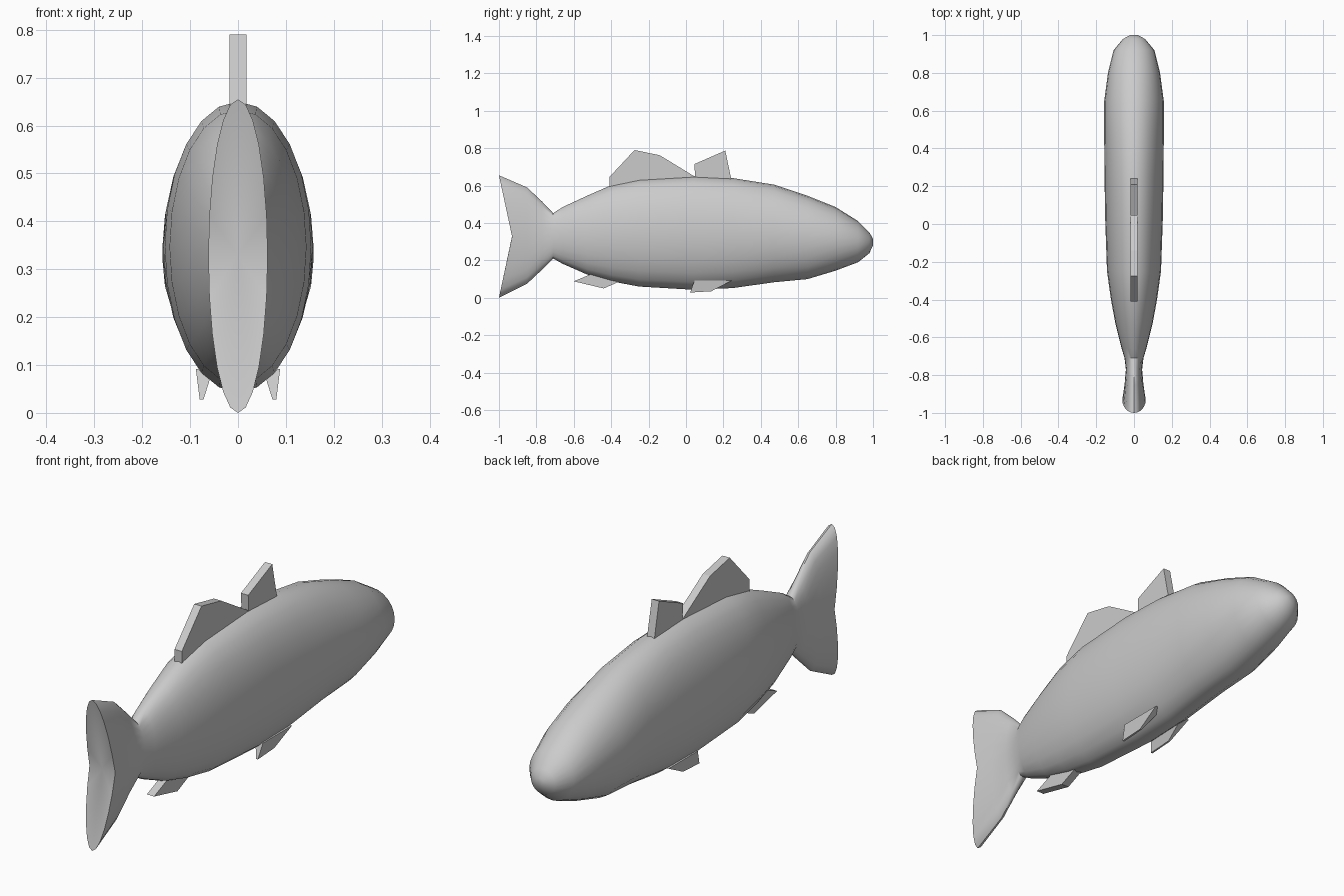
import bpy, bmesh, math

if "Cube" in bpy.data.objects:
    bpy.data.objects.remove(bpy.data.objects["Cube"])

grey = bpy.data.materials.new("plain grey")
grey.diffuse_color = (0.6, 0.6, 0.6, 1)
grey.use_nodes = True
grey.node_tree.nodes["Principled BSDF"].inputs["Base Color"].default_value = grey.diffuse_color


def make(name, bm, smooth=None):
    bmesh.ops.recalc_face_normals(bm, faces=bm.faces[:])
    me = bpy.data.meshes.new(name)
    bm.to_mesh(me)
    bm.free()
    me.materials.append(grey)
    ob = bpy.data.objects.new(name, me)
    bpy.context.collection.objects.link(ob)
    if smooth:
        bpy.ops.object.select_all(action='DESELECT')
        ob.select_set(True)
        bpy.context.view_layer.objects.active = ob
        bpy.ops.object.shade_smooth_by_angle(angle=math.radians(smooth))
    return ob


# Body and tail: elliptical rings of (y, bottom, top, half width, tip sweep)
RINGS = [
    (-0.93, 0.0, 0.655, 0.062, 0.07), (-0.85, 0.075, 0.59, 0.05, 0),
    (-0.77, 0.15, 0.515, 0.043, 0), (-0.71, 0.21, 0.452, 0.05, 0),
    (-0.66, 0.182, 0.485, 0.065, 0), (-0.53, 0.125, 0.545, 0.098, 0),
    (-0.40, 0.088, 0.602, 0.122, 0), (-0.25, 0.06, 0.633, 0.143, 0),
    (0.04, 0.043, 0.65, 0.153, 0), (0.25, 0.052, 0.64, 0.156, 0),
    (0.47, 0.083, 0.605, 0.158, 0), (0.65, 0.1, 0.545, 0.158, 0),
    (0.80, 0.145, 0.485, 0.138, 0), (0.92, 0.19, 0.41, 0.108, 0),
    (0.98, 0.238, 0.35, 0.058, 0), (1.0, 0.28, 0.315, 0.02, 0),
]
N = 24
bm = bmesh.new()
loops = []
for y, lo, hi, w, sweep in RINGS:
    mid, half = (lo + hi) / 2, (hi - lo) / 2
    ring = []
    for i in range(N):
        a = math.tau * i / N
        ring.append(bm.verts.new((w * math.cos(a), y - sweep * abs(math.sin(a)),
                                  mid + half * math.sin(a))))
    loops.append(ring)
for r, s in zip(loops, loops[1:]):
    for i in range(N):
        j = (i + 1) % N
        bm.faces.new((r[i], r[j], s[j], s[i]))
bm.faces.new(loops[-1])
# Notched end of the tail
hub = bm.verts.new((0, -0.93, 0.33))
for i in range(N):
    bm.faces.new((loops[0][i], loops[0][(i + 1) % N], hub))
make("body_and_tail", bm, 40)


# Upright fins: side outlines (y, z) given thickness across x
def slab(name, outline, half=0.0175):
    bm = bmesh.new()
    sides = [[bm.verts.new((x, y, z)) for y, z in outline] for x in (-half, half)]
    for s in sides:
        bm.faces.new(s)
    n = len(outline)
    for i in range(n):
        j = (i + 1) % n
        bm.faces.new((sides[0][i], sides[0][j], sides[1][j], sides[1][i]))
    make(name, bm)


slab("rear_back_fin", [(-0.41, 0.58), (-0.41, 0.645), (-0.275, 0.79),
                       (-0.14, 0.762), (0.05, 0.646), (0.0, 0.60)])
slab("front_back_fin", [(0.05, 0.62), (0.045, 0.715), (0.21, 0.787), (0.245, 0.62)])
slab("belly_fin", [(-0.6, 0.088), (-0.44, 0.05), (-0.36, 0.085), (-0.4, 0.13), (-0.5, 0.13)])

# Paired side fins: wedges tapering downward and backward
for side, label in ((-1, "left"), (1, "right")):
    bm = bmesh.new()
    root = [(0.052, 0.045), (0.088, 0.045), (0.088, 0.245), (0.052, 0.245)]
    tip = [(0.072, 0.022), (0.08, 0.022), (0.08, 0.135), (0.072, 0.135)]
    top = [bm.verts.new((side * x, y, 0.092)) for x, y in root]
    low = [bm.verts.new((side * x, y, 0.028 + 0.06 * (y - 0.022))) for x, y in tip]
    bm.faces.new(top)
    bm.faces.new(low)
    for i in range(4):
        j = (i + 1) % 4
        bm.faces.new((top[i], top[j], low[j], low[i]))
    make(label + "_side_fin", bm)
